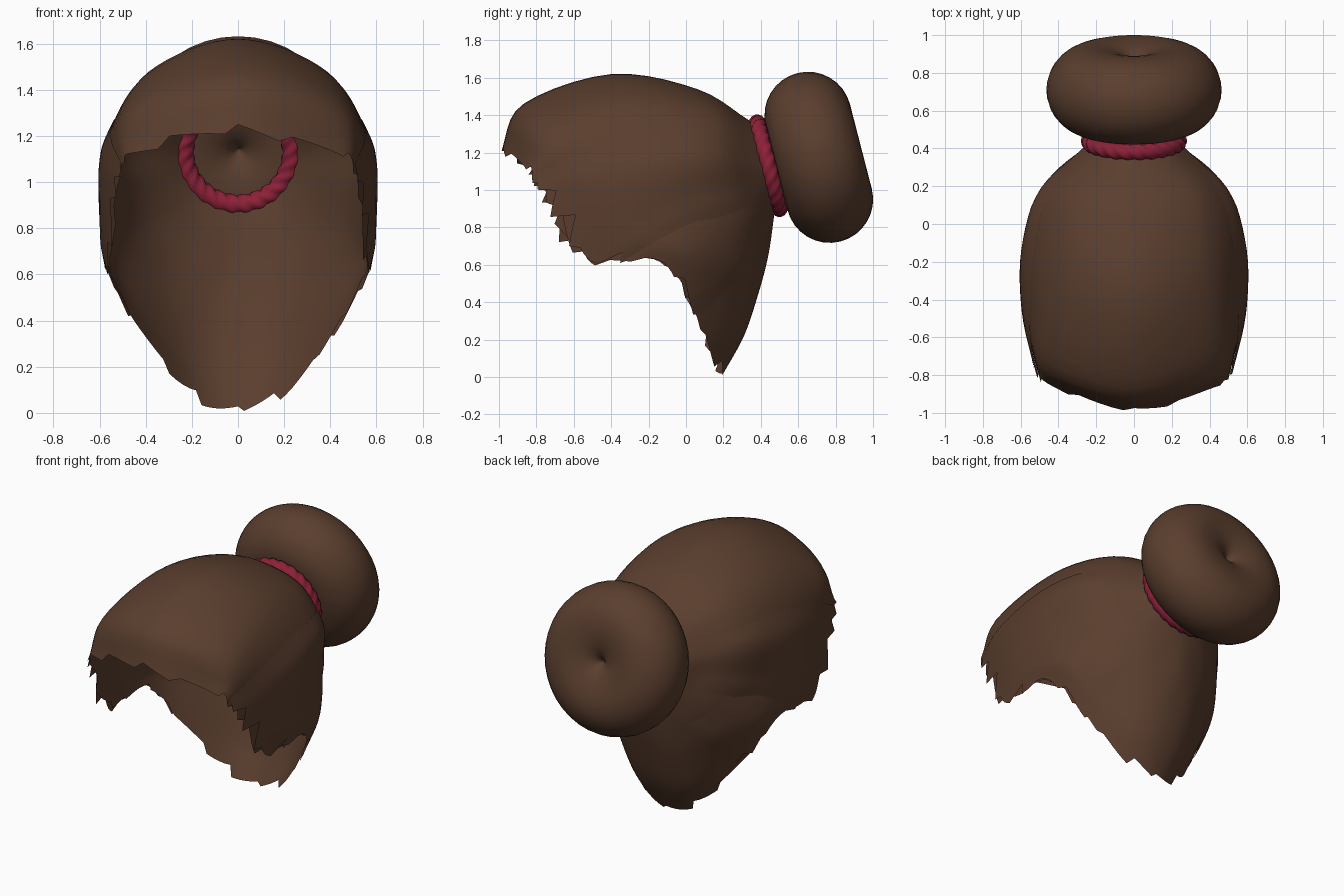
import bpy, math, random
from mathutils import Vector

if "Cube" in bpy.data.objects:
    bpy.data.objects.remove(bpy.data.objects["Cube"])
random.seed(4)


def material(name, color):
    m = bpy.data.materials.new(name)
    m.use_nodes = True
    m.diffuse_color = color
    m.node_tree.nodes["Principled BSDF"].inputs["Base Color"].default_value = color
    return m


brown = material("hair brown", (0.102, 0.048, 0.027, 1))
red = material("tie red", (0.27, 0.015, 0.04, 1))


def sheet(name, point, columns, rows, mat, wrap_u=False, wrap_v=False):
    """Grid surface from point(column, row), optionally closed either way."""
    nu = columns if wrap_u else columns + 1
    nv = rows if wrap_v else rows + 1
    verts = [point(i, j) for i in range(nu) for j in range(nv)]
    faces = []
    for i in range(columns):
        for j in range(rows):
            k, l = (i + 1) % nu, (j + 1) % nv
            faces.append((i * nv + j, i * nv + l, k * nv + l, k * nv + j))
    mesh = bpy.data.meshes.new(name)
    mesh.from_pydata(verts, [], faces)
    mesh.materials.append(mat)
    obj = bpy.data.objects.new(name, mesh)
    bpy.context.collection.objects.link(obj)
    bpy.ops.object.select_all(action="DESELECT")
    obj.select_set(True)
    bpy.context.view_layer.objects.active = obj
    bpy.ops.object.mode_set(mode="EDIT")
    bpy.ops.mesh.select_all(action="SELECT")
    bpy.ops.mesh.remove_doubles(threshold=0.0005)
    bpy.ops.mesh.normals_make_consistent(inside=False)
    bpy.ops.object.mode_set(mode="OBJECT")
    bpy.ops.object.shade_smooth_by_angle(angle=math.radians(50))
    return obj


# Tilted frame shared by the bun, the tie and the root of the hair
UP, BACK = Vector((0, -0.25, 0.97)), Vector((0, 0.97, 0.25))
TIE, BUN = Vector((0, 0.44, 1.13)), Vector((0, 0.71, 1.175))


def ring(center, angle, radius, depth=0.0):
    return (center + Vector((radius * math.sin(angle), 0, 0))
            + UP * radius * math.cos(angle) + BACK * depth)


# Guide strands from the tie to the hem: root angle, then points, crown to nape
GUIDES = [
    (0, (0, 0.06, 1.54), (0, -0.4, 1.62), (0, -0.87, 1.46), (0, -0.99, 1.21)),
    (45, (0.32, 0.13, 1.43), (0.385, -0.3, 1.48), (0.44, -0.74, 1.34), (0.43, -0.86, 1.13)),
    (85, (0.48, 0.17, 1.2), (0.565, -0.16, 1.18), (0.565, -0.52, 1.1), (0.51, -0.78, 1.02)),
    (110, (0.455, 0.22, 1.0), (0.565, -0.07, 0.92), (0.585, -0.32, 0.8), (0.55, -0.54, 0.65)),
    (135, (0.38, 0.31, 0.83), (0.5, 0.13, 0.74), (0.555, 0, 0.67), (0.56, -0.13, 0.62)),
    (150, (0.26, 0.38, 0.73), (0.36, 0.27, 0.59), (0.41, 0.14, 0.46), (0.43, 0.03, 0.37)),
    (165, (0.13, 0.42, 0.67), (0.17, 0.36, 0.47), (0.2, 0.26, 0.24), (0.21, 0.15, 0.09)),
    (180, (0, 0.44, 0.65), (0, 0.385, 0.44), (0, 0.31, 0.22), (0, 0.2, 0.02)),
]
LAST = len(GUIDES) - 1


def blend(a, b, c, d, f):
    return (b * 2 + (c - a) * f + (a * 2 - b * 5 + c * 4 - d) * f ** 2
            + (b * 3 - a - c * 3 + d) * f ** 3) * 0.5


def on_guide(index, t):
    index %= 2 * LAST
    side = 1
    if index > LAST:
        index, side = 2 * LAST - index, -1
    angle, *rest = GUIDES[index]
    pts = [ring(TIE, math.radians(angle), 0.25, -0.03)] + [Vector(p) for p in rest]
    pts = [pts[0] * 2 - pts[1]] + pts + [pts[-1] * 2 - pts[-2]]
    k = max(0, min(int(t * 4), 3))
    p = blend(*pts[k:k + 4], t * 4 - k)
    p.x *= side
    return p


def on_hair(a, t):
    k = math.floor(a)
    return blend(*[on_guide(k + n, t) for n in (-1, 0, 1, 2)], a - k)


def ragged(count, low, high):
    """Saw-like strand ends of uneven width and length."""
    ends = []
    while len(ends) <= count:
        width, tip = random.randint(3, 7), random.uniform(0.2, 1) * high
        base = random.uniform(0.2, 1) * low
        ends += [base + (tip - base) * i / (width - 1) for i in range(width)]
    return ends


# Open hair shell with a ragged hem
COLS, ROWS = 16 * LAST, 20
ends = ragged(COLS, -0.05, 0.035)


def shell_point(i, j):
    s = j / ROWS
    return on_hair(i * 2 * LAST / COLS, s + ends[i] * s ** 8)


sheet("hair_shell", shell_point, COLS, ROWS, brown, wrap_u=True)


# Thin overlapping locks combed back along both sides
def locks(name, first, last, start, lift, columns):
    tips = ragged(columns, -0.1, 0.04)

    def point(i, j):
        s = j / ROWS
        t = start + (1 - start) * s + tips[i] * s ** 5
        p = on_hair(first + (last - first) * i / columns, t)
        out = (p - Vector((0, -0.2, 0.9))).normalized()
        edge = min(1, 6 * min(i, columns - i) / columns)
        return p + out * lift * min(1, s * 4) * (0.3 + 0.7 * edge)

    sheet(name, point, columns, ROWS, brown)


for label, side in (("left", 1), ("right", -1)):
    locks(label + "_side_locks", side * 1.7, side * 3.6, 0.12, 0.014, 21)
    locks(label + "_lower_locks", side * 3.3, side * 5.2, 0.3, 0.01, 18)


# Round bun with a dimple on its axis
def bun_point(i, j):
    phi = math.pi * (1 - 2 * j / 32)
    size = 0.232
    depth = size * math.sin(phi)
    if math.cos(phi) < 0:
        depth = math.copysign(size * (0.45 + 0.55 * abs(math.sin(phi))), 16 - j)
    return ring(BUN, math.tau * i / 40, size * (1 + math.cos(phi)), depth)


sheet("bun", bun_point, 40, 32, brown, wrap_u=True)


# Twisted cord around the root of the bun
def cord_point(i, j):
    angle, phi = math.tau * i / 144, math.tau * j / 16
    r = 0.036 + 0.011 * abs(math.cos(phi * 1.5 + angle * 12))
    return ring(TIE, angle, 0.235 + r * math.cos(phi), r * math.sin(phi))


sheet("hair_tie", cord_point, 144, 16, red, wrap_u=True, wrap_v=True)
